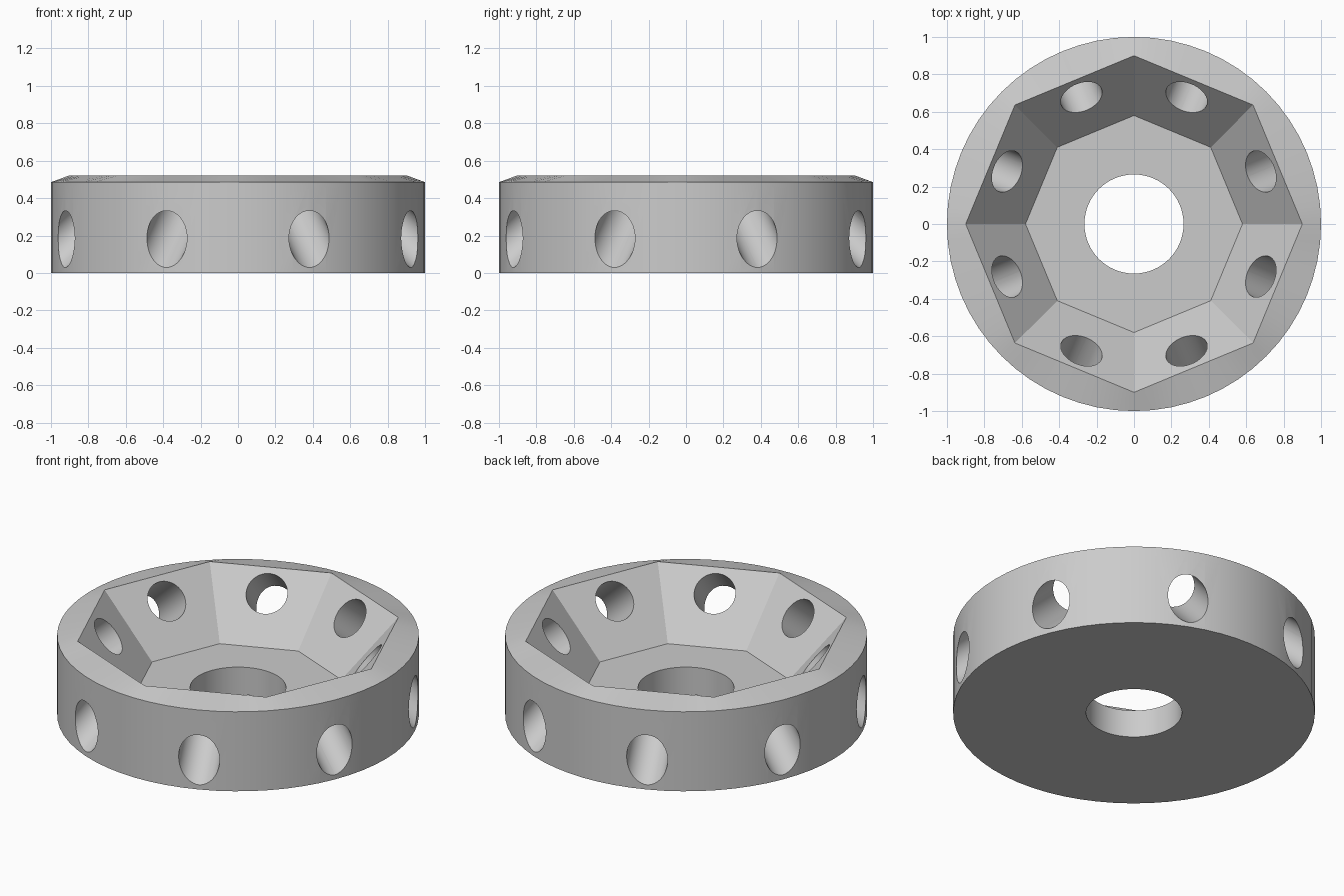
import bpy, bmesh, math
from mathutils import Matrix, Vector

if "Cube" in bpy.data.objects:
    bpy.data.objects.remove(bpy.data.objects["Cube"])

SEG = 64


def circle(r, z):
    return [(r * math.cos(2 * math.pi * i / SEG), r * math.sin(2 * math.pi * i / SEG), z)
            for i in range(SEG)]


def octagon(r, z):
    # Octagon with corners on the axes, sampled at the same angles as the circles
    pts = []
    for i in range(SEG):
        a = 2 * math.pi * i / SEG
        d = r * math.cos(math.pi / 8) / math.cos(a % (math.pi / 4) - math.pi / 8)
        pts.append((d * math.cos(a), d * math.sin(a), z))
    return pts


def make_object(name, bm):
    bmesh.ops.recalc_face_normals(bm, faces=bm.faces)
    mesh = bpy.data.meshes.new(name)
    bm.to_mesh(mesh)
    bm.free()
    obj = bpy.data.objects.new(name, mesh)
    bpy.context.collection.objects.link(obj)
    return obj


# Body: round wall, chamfered rim, octagonal bowl, flat floor and centre bore
bm = bmesh.new()
rings = [circle(0.265, 0), circle(1, 0), circle(1, 0.485),
         octagon(0.9, 0.522), octagon(0.58, 0.168), circle(0.265, 0.168)]
loops = [[bm.verts.new(p) for p in ring] for ring in rings]
for k, lower in enumerate(loops):
    upper = loops[(k + 1) % len(loops)]
    for i in range(SEG):
        j = (i + 1) % SEG
        bm.faces.new((lower[i], lower[j], upper[j], upper[i]))
body = make_object("ring_body", bm)

# Eight drain holes, each square to its bowl facet and sloping down outward
bm = bmesh.new()
tilt = math.radians(40.2)
for k in range(8):
    a = math.pi / 8 + k * math.pi / 4
    out = Vector((math.cos(a) * math.cos(tilt), math.sin(a) * math.cos(tilt), -math.sin(tilt)))
    start = Vector((0.735 * math.cos(a), 0.735 * math.sin(a), 0.404))
    matrix = Matrix.Translation(start + out * 0.25) @ out.to_track_quat('Z', 'Y').to_matrix().to_4x4()
    bmesh.ops.create_cone(bm, cap_ends=True, segments=48, radius1=0.116, radius2=0.116,
                          depth=0.7, matrix=matrix)
cutter = make_object("hole_cutter", bm)
cutter.hide_render = True

cut = body.modifiers.new("holes", 'BOOLEAN')
cut.operation = 'DIFFERENCE'
cut.solver = 'EXACT'
cut.object = cutter
bpy.context.view_layer.objects.active = body
body.select_set(True)
bpy.ops.object.modifier_apply(modifier=cut.name)
bpy.data.objects.remove(cutter)
bpy.ops.object.shade_smooth_by_angle(angle=math.radians(30))

# Single grey finish
grey = bpy.data.materials.new("light_grey")
grey.diffuse_color = (0.6, 0.6, 0.6, 1)
grey.use_nodes = True
grey.node_tree.nodes["Principled BSDF"].inputs["Base Color"].default_value = grey.diffuse_color
body.data.materials.clear()
body.data.materials.append(grey)
